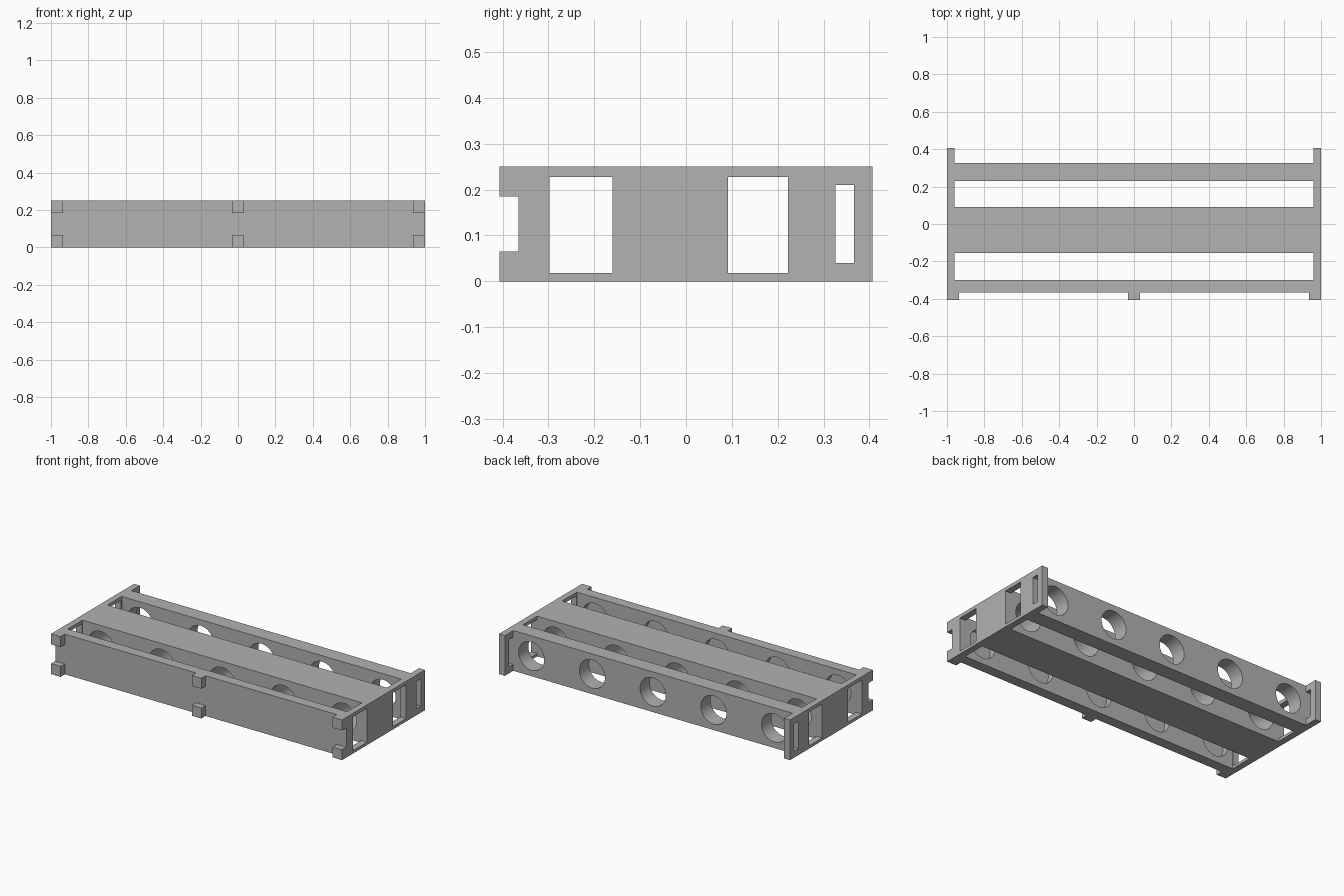
import bpy
import math

if "Cube" in bpy.data.objects:
    bpy.data.objects.remove(bpy.data.objects["Cube"], do_unlink=True)

grey = bpy.data.materials.new("light grey")
grey.use_nodes = True
colour = (0.445, 0.445, 0.445, 1)
grey.diffuse_color = colour
grey.node_tree.nodes["Principled BSDF"].inputs["Base Color"].default_value = colour

HALF, DEPTH, HEIGHT = 1.0, 0.407, 0.25
FRONT, BACK = -0.365, 0.325      # faces of the front and back rails
INNER = 0.96                     # inside face of the end plates
TAB = 0.065


def box(name, x, y, z):
    """Box from (low, high) ranges."""
    ranges = (x, y, z)
    bpy.ops.mesh.primitive_cube_add(size=1)
    ob = bpy.context.object
    ob.name = name
    ob.location = [(a + b) / 2 for a, b in ranges]
    ob.scale = [b - a for a, b in ranges]
    bpy.ops.object.transform_apply(location=True, rotation=True, scale=True)
    ob.data.materials.append(grey)
    return ob


def cut(target, cutter):
    """Subtract the cutter from the target and discard it."""
    cutter.hide_render = True
    mod = target.modifiers.new("cut", "BOOLEAN")
    mod.operation = "DIFFERENCE"
    mod.solver = "EXACT"
    mod.object = cutter
    bpy.context.view_layer.objects.active = target
    bpy.ops.object.modifier_apply(modifier=mod.name)
    bpy.data.objects.remove(cutter, do_unlink=True)


# Main frame block
frame = box("frame", (-HALF, HALF), (FRONT, DEPTH), (0, HEIGHT))

# Recess behind the back rail, leaving the end plates projecting
cut(frame, box("back_recess", (-INNER, INNER), (BACK, 0.6), (-0.1, 0.4)))

# Long slots open at top and bottom
for y in ((-0.30, -0.155), (0.09, 0.23)):
    cut(frame, box("long_slot", (-INNER, INNER), y, (-0.1, 0.4)))

# Windows and narrow slot through both end plates
for y, z in (((-0.298, -0.16), (0.018, 0.228)),
             ((0.092, 0.222), (0.018, 0.228)),
             ((BACK + 0.001, 0.366), (0.04, 0.21))):
    cut(frame, box("end_window", (-1.1, 1.1), y, z))

# Row of round bores from the back, ending blind inside the front rail
bore_start, bore_end = -0.34, 0.38
for i in range(-2, 3):
    bpy.ops.mesh.primitive_cylinder_add(
        vertices=48, radius=0.088, depth=bore_end - bore_start,
        location=(i * 0.4175, (bore_start + bore_end) / 2, HEIGHT / 2),
        rotation=(math.pi / 2, 0, 0))
    cut(frame, bpy.context.object)

# Locating tabs on the front
for x in (-HALF, -TAB / 2, HALF - TAB):
    for z in (0, HEIGHT - TAB):
        box("front_tab", (x, x + TAB), (-DEPTH, FRONT), (z, z + TAB))

# Smooth bores, sharp edges elsewhere
bpy.ops.object.select_all(action="DESELECT")
frame.select_set(True)
bpy.context.view_layer.objects.active = frame
bpy.ops.object.shade_smooth_by_angle(angle=math.radians(30))
